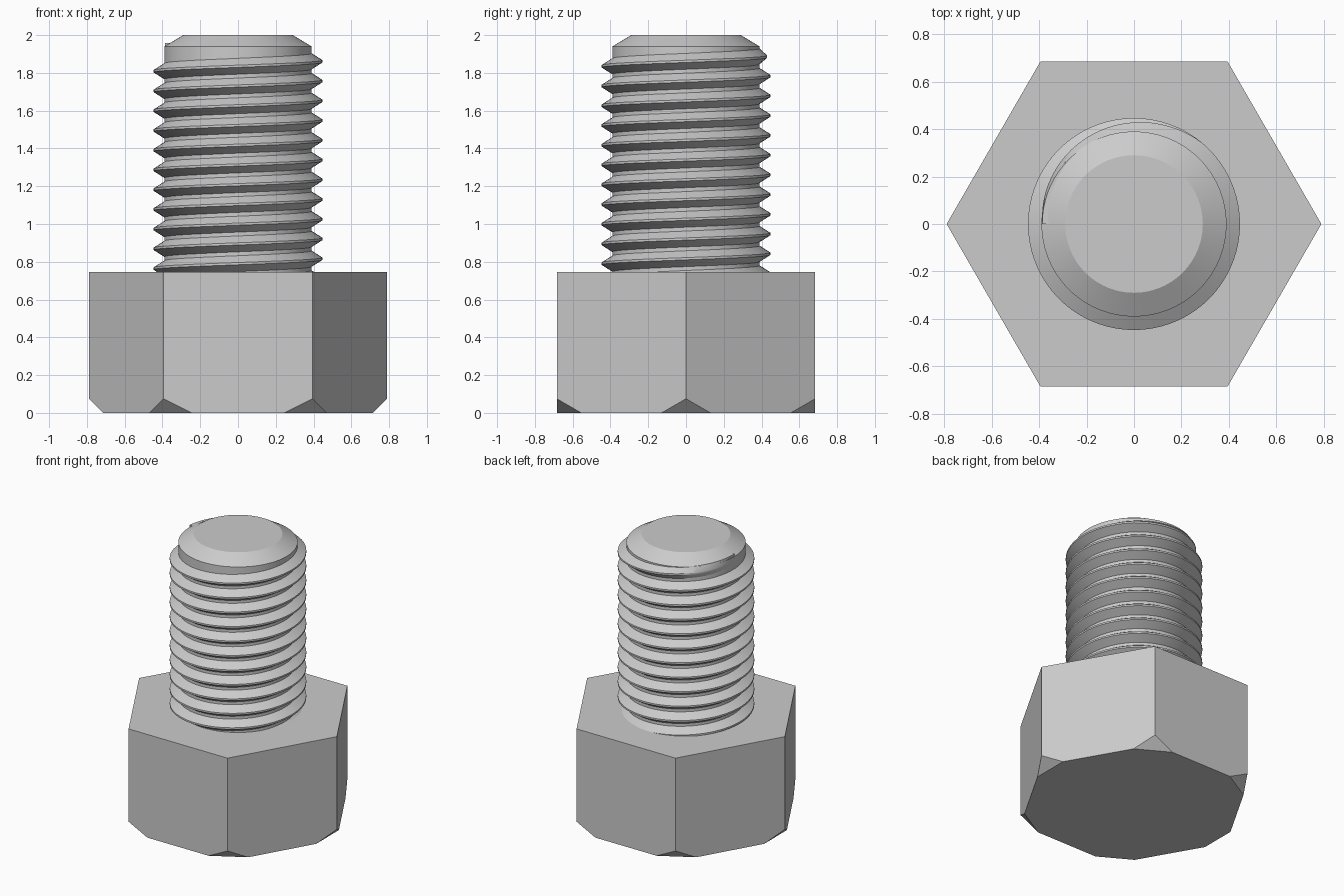
import bpy, bmesh, math
from mathutils import Vector

cube = bpy.data.objects.get("Cube")
if cube:
    bpy.data.objects.remove(cube, do_unlink=True)

steel = bpy.data.materials.new("grey steel")
steel.use_nodes = True
GREY = (0.6, 0.6, 0.6, 1.0)
steel.diffuse_color = GREY
steel.node_tree.nodes["Principled BSDF"].inputs["Base Color"].default_value = GREY


def finish(bm, name, smooth):
    """Turn a bmesh into a named, coloured object."""
    bmesh.ops.recalc_face_normals(bm, faces=bm.faces)
    mesh = bpy.data.meshes.new(name)
    bm.to_mesh(mesh)
    bm.free()
    mesh.materials.append(steel)
    obj = bpy.data.objects.new(name, mesh)
    bpy.context.collection.objects.link(obj)
    if smooth:
        bpy.ops.object.select_all(action='DESELECT')
        obj.select_set(True)
        bpy.context.view_layer.objects.active = obj
        bpy.ops.object.shade_smooth_by_angle(angle=math.radians(30))
    return obj


def bridge(bm, a, b, closed=True):
    """Join two equal rows of vertices with quads."""
    n = len(a)
    for i in range(n if closed else n - 1):
        j = (i + 1) % n
        bm.faces.new((a[i], a[j], b[j], b[i]))


def ring(bm, radius, z, sides):
    steps = [i * math.tau / sides for i in range(sides)]
    return [bm.verts.new((radius * math.cos(t), radius * math.sin(t), z)) for t in steps]


def lathe(bm, profile, sides):
    """Solid of revolution with flat end caps."""
    rings = [ring(bm, r, z, sides) for r, z in profile]
    for a, b in zip(rings, rings[1:]):
        bridge(bm, a, b)
    bm.faces.new(rings[0])
    bm.faces.new(rings[-1])


HEAD_R, HEAD_H, CUT = 0.79, 0.745, 0.075
CORE_R, CREST_R = 0.39, 0.447

# Hexagonal head, its lower corners sliced off at 45 degrees
bm = bmesh.new()
lathe(bm, [(HEAD_R, 0), (HEAD_R, HEAD_H)], 6)
for k in range(6):
    out = Vector((math.cos(k * math.tau / 6), math.sin(k * math.tau / 6), 0))
    cut = bmesh.ops.bisect_plane(
        bm, geom=bm.verts[:] + bm.edges[:] + bm.faces[:], dist=1e-5,
        plane_co=out * (HEAD_R - CUT), plane_no=out - Vector((0, 0, 1)), clear_outer=True)
    edges = [e for e in cut["geom_cut"] if isinstance(e, bmesh.types.BMEdge)]
    bmesh.ops.holes_fill(bm, edges=edges, sides=0)
finish(bm, "hex_head", False)

# Plain shank core with a chamfered tip
bm = bmesh.new()
lathe(bm, [(CORE_R, HEAD_H - 0.1), (CORE_R, 1.94), (0.29, 2.0)], 96)
finish(bm, "shank_core", True)

# Right-handed helical thread that fades into the shank at its upper end
PITCH, SEGMENTS = 0.1045, 72
FIRST_TURN, LAST_TURN, FADE = -1.0, 11.0, 0.36
ROOT_HALF, CREST_HALF = 0.044, 0.006
bm = bmesh.new()
rows = []
count = int((LAST_TURN - FIRST_TURN) * SEGMENTS)
for i in range(count + 1):
    turn = FIRST_TURN + i / SEGMENTS
    angle = math.pi + turn * math.tau
    z = 0.764 + turn * PITCH
    height = min(1.0, (LAST_TURN - turn) / FADE)
    root = CORE_R - 0.003
    crest = root + (CREST_R - root) * height
    inner = root - 0.03
    section = [(inner, -ROOT_HALF), (root, -ROOT_HALF), (crest, -CREST_HALF),
               (crest, CREST_HALF), (root, ROOT_HALF), (inner, ROOT_HALF)]
    rows.append([bm.verts.new((r * math.cos(angle), r * math.sin(angle), z + dz))
                 for r, dz in section])
for a, b in zip(rows, rows[1:]):
    bridge(bm, a, b)
bm.faces.new(rows[0])
bm.faces.new(rows[-1])
finish(bm, "screw_thread", True)
